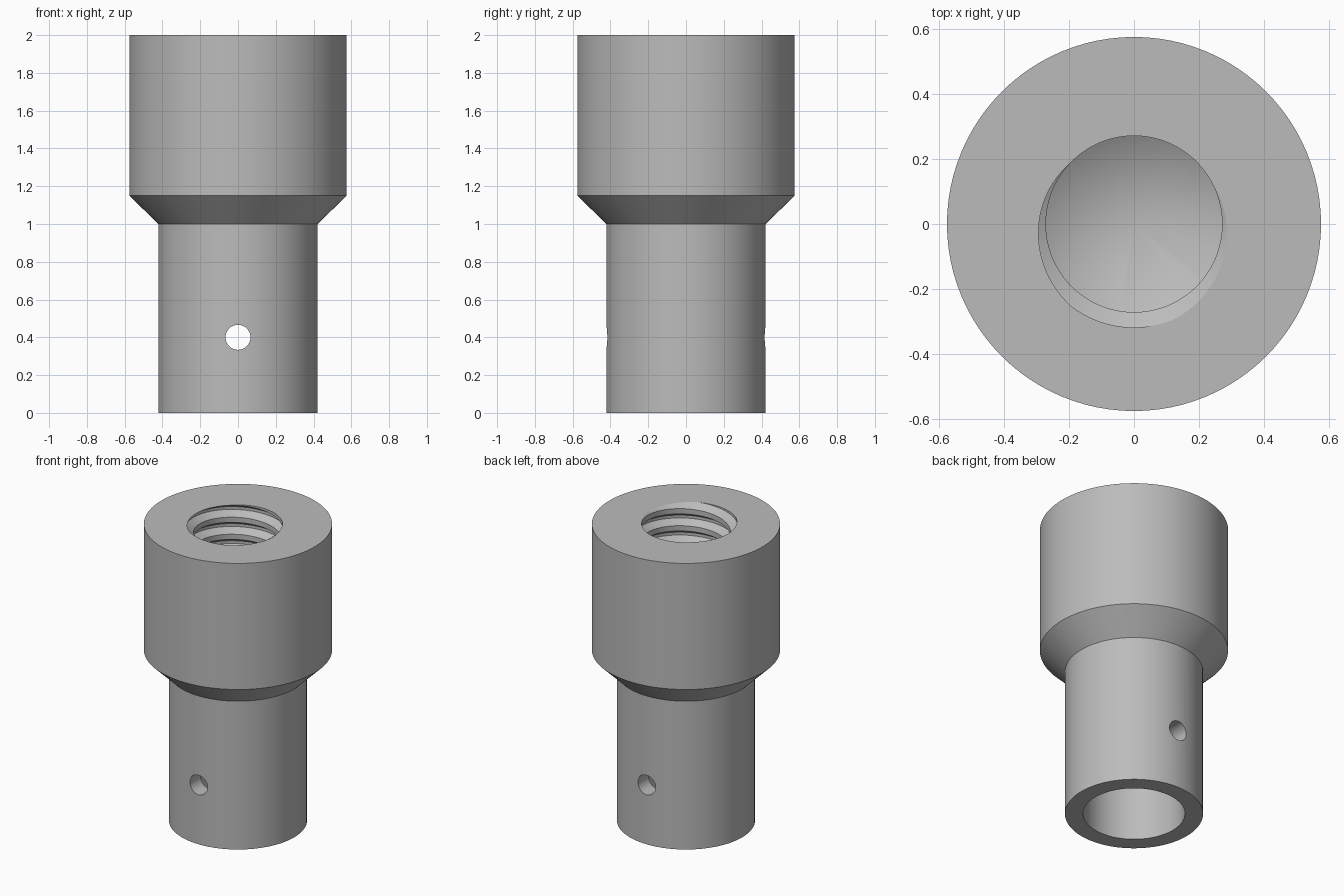
import bpy, bmesh, math

old = bpy.data.objects.get("Cube")
if old:
    bpy.data.objects.remove(old)

SEG = 96
TURN = 2 * math.pi

steel = bpy.data.materials.new("grey steel")
steel.use_nodes = True
GREY = (0.5, 0.5, 0.5, 1)
steel.diffuse_color = GREY
steel.node_tree.nodes["Principled BSDF"].inputs["Base Color"].default_value = GREY


def finish(bm, name):
    """Clean a bmesh and turn it into an object."""
    bmesh.ops.remove_doubles(bm, verts=bm.verts, dist=1e-5)
    bmesh.ops.recalc_face_normals(bm, faces=bm.faces)
    mesh = bpy.data.meshes.new(name)
    bm.to_mesh(mesh)
    bm.free()
    mesh.materials.append(steel)
    obj = bpy.data.objects.new(name, mesh)
    bpy.context.collection.objects.link(obj)
    return obj


def lathe(name, profile):
    """Spin an (r, z) profile about the z axis."""
    bm = bmesh.new()
    verts = [bm.verts.new((r, 0, z)) for r, z in profile]
    edges = [bm.edges.new(pair) for pair in zip(verts, verts[1:])]
    bmesh.ops.spin(bm, geom=verts + edges, cent=(0, 0, 0), axis=(0, 0, 1),
                   angle=TURN, steps=SEG, use_merge=False)
    return finish(bm, name)


def threaded_bore(name, crest, root, pitch, bottom, top, start):
    """Solid with a right-hand trapezoid thread and a drill-point tip."""
    breaks = [(-0.347, crest), (-0.083, root), (0.083, root), (0.347, crest)]

    def radius(u):
        u = abs((u + 0.5) % 1 - 0.5)
        t = min(max((u - 0.083) / 0.264, 0), 1)
        return root + (crest - root) * t

    bm = bmesh.new()
    turns = int((top - bottom) / pitch) + 3
    rows = []
    for m in range(-turns, 4):
        for f, _ in breaks:
            row = []
            for j in range(SEG):
                a = TURN * j / SEG
                lead = (a - start) / TURN
                z = min(max(2 + pitch * (m + f + lead), bottom), top)
                r = crest if z <= bottom else radius((z - 2) / pitch - lead)
                row.append(bm.verts.new((r * math.cos(a), r * math.sin(a), z)))
            rows.append(row)
    n = len(breaks)
    for k in range(len(rows) - 1 - n):
        for j in range(SEG):
            # the seam joins each row to the same row one turn further up
            nxt, s = ((j + 1, 0) if j + 1 < SEG else (0, n))
            bm.faces.new((rows[k][j], rows[k + s][nxt],
                          rows[k + 1 + s][nxt], rows[k + 1][j]))
    # rows below the first full turn at the seam lie on the bottom ring
    bm.faces.new(rows[len(rows) - 1 - n])
    tip = bm.verts.new((0, 0, bottom - crest * math.tan(math.radians(31))))
    for j in range(SEG):
        bm.faces.new((tip, rows[0][(j + 1) % SEG], rows[0][j]))
    loose = [v for v in bm.verts if not v.link_faces]
    bmesh.ops.delete(bm, geom=loose, context="VERTS")
    return finish(bm, name)


# Stepped body with the plain socket in its lower end
body = lathe("adapter_body", [(0, 0.8), (0.311, 0.8), (0.311, 0), (0.422, 0),
                              (0.422, 1), (0.575, 1.15), (0.575, 2), (0, 2)])

# Threaded blind hole in the upper end
thread = threaded_bore("thread_cutter", 0.271, 0.318, 0.115, 1.2, 2.06,
                       math.radians(262))

# Cross pin hole through both walls of the neck
bpy.ops.mesh.primitive_cylinder_add(vertices=48, radius=0.066, depth=2,
                                    location=(0, 0, 0.4),
                                    rotation=(math.pi / 2, 0, 0))
pin = bpy.context.object
pin.name = "pin_hole_cutter"
pin.data.materials.append(steel)

bpy.context.view_layer.objects.active = body
for cutter in (thread, pin):
    cutter.hide_render = True
    mod = body.modifiers.new(cutter.name, "BOOLEAN")
    mod.operation = "DIFFERENCE"
    mod.solver = "EXACT"
    mod.object = cutter
    bpy.ops.object.modifier_apply(modifier=mod.name)
    bpy.data.objects.remove(cutter)

bpy.ops.object.select_all(action="DESELECT")
body.select_set(True)
bpy.ops.object.shade_smooth_by_angle(angle=math.radians(25))
